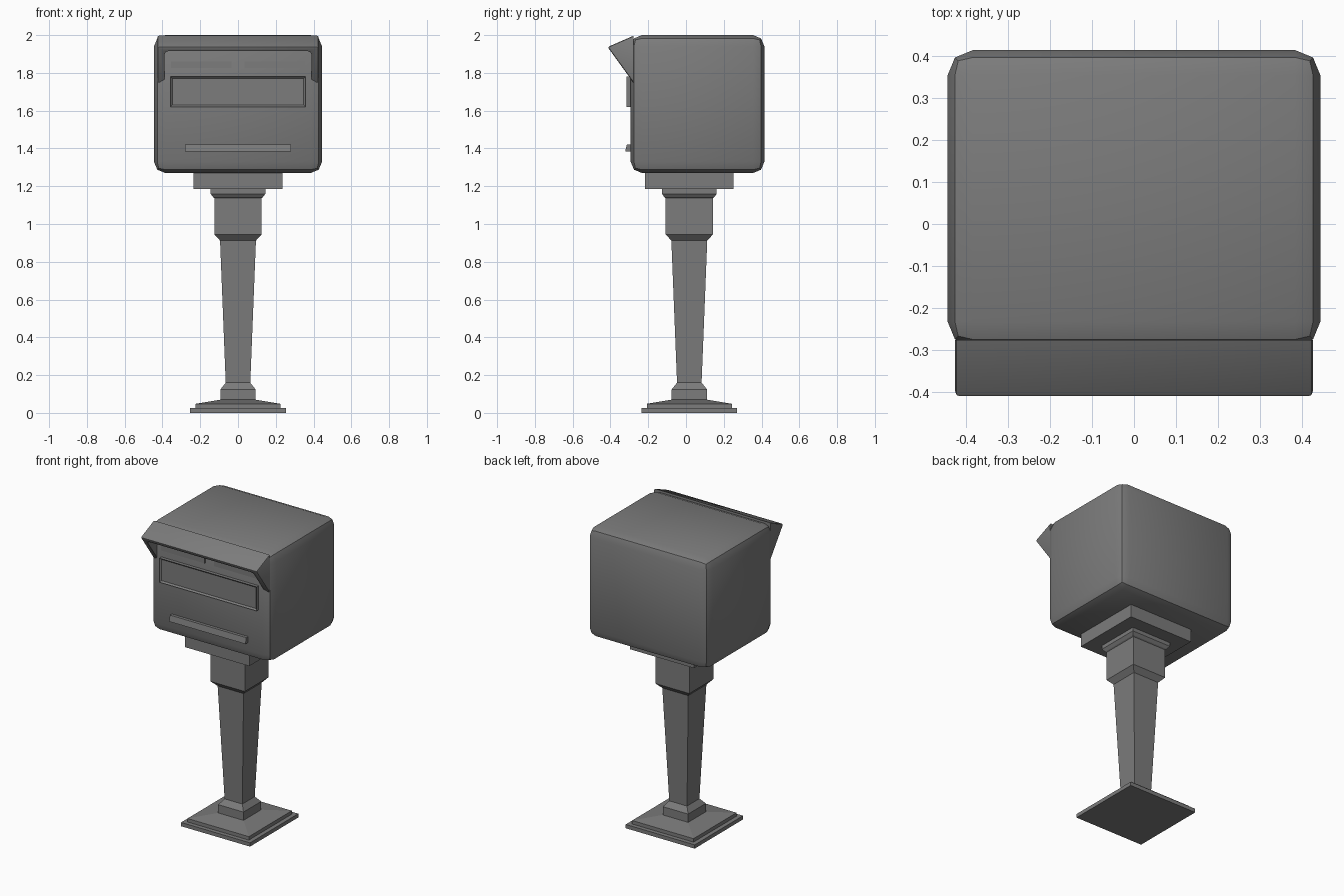
import bpy
import bmesh
import math
from mathutils import Vector

cube = bpy.data.objects.get("Cube")
if cube:
    bpy.data.objects.remove(cube, do_unlink=True)

GREY = (0.2, 0.2, 0.2, 1)
metal = bpy.data.materials.new("grey_metal")
metal.use_nodes = True
metal.diffuse_color = GREY
metal.node_tree.nodes["Principled BSDF"].inputs["Base Color"].default_value = GREY

POST_Y = 0.0175   # the post stands slightly behind the centre
FRONT = -0.293    # front face of the box


def finish(bm, name, smooth=False):
    bmesh.ops.recalc_face_normals(bm, faces=bm.faces[:])
    mesh = bpy.data.meshes.new(name)
    bm.to_mesh(mesh)
    bm.free()
    mesh.materials.append(metal)
    obj = bpy.data.objects.new(name, mesh)
    bpy.context.collection.objects.link(obj)
    if smooth:
        bpy.ops.object.select_all(action='DESELECT')
        obj.select_set(True)
        bpy.context.view_layer.objects.active = obj
        bpy.ops.object.shade_smooth_by_angle(angle=math.radians(30))


def box(x, y, z):
    """Box from (min, max) ranges."""
    bm = bmesh.new()
    bmesh.ops.create_cube(bm, size=1)
    for v in bm.verts:
        for i, (lo, hi) in enumerate((x, y, z)):
            v.co[i] = hi if v.co[i] > 0 else lo
    return bm


def square_stack(name, profile):
    """Square column from (half width, height) pairs."""
    bm = bmesh.new()
    rings = [[bm.verts.new((sx * w, POST_Y + sy * w, z))
              for sx, sy in ((-1, -1), (1, -1), (1, 1), (-1, 1))]
             for w, z in profile]
    for a, b in zip(rings, rings[1:]):
        for i in range(4):
            j = (i + 1) % 4
            bm.faces.new((a[i], a[j], b[j], b[i]))
    bm.faces.new(rings[0])
    bm.faces.new(rings[-1])
    finish(bm, name)


# Stand
square_stack("base", [(0.253, 0), (0.253, 0.025), (0.225, 0.025), (0.225, 0.048),
                      (0.093, 0.07), (0.093, 0.125), (0.065, 0.16)])
square_stack("post", [(0.065, 0.16), (0.095, 0.912), (0.125, 0.945), (0.125, 1.137),
                      (0.132, 1.142), (0.145, 1.16), (0.145, 1.185)])
square_stack("mounting_plate", [(0.235, 1.185), (0.235, 1.29)])

# Box with rounded edges
bm = box((-0.445, 0.445), (FRONT, 0.415), (1.27, 2.0))
bmesh.ops.bevel(bm, geom=bm.edges[:], offset=0.06, segments=2,
                profile=0.5, affect='EDGES')
finish(bm, "letter_box", smooth=True)

# Hood: an arch extruded forward, then trimmed by two slanted planes
bm = bmesh.new()
out, inn = 0.427, 0.39
half = [(inn, 1.7), (inn, 1.895), (inn - 0.006, 1.909), (inn - 0.02, 1.915)]
arch = ([(-out, 1.7), (-out, 2.05), (out, 2.05), (out, 1.7)] + half
        + [(-x, z) for x, z in reversed(half)])
face = bm.faces.new([bm.verts.new((x, -0.277, z)) for x, z in arch])
ext = bmesh.ops.extrude_face_region(bm, geom=[face])
for v in ext["geom"]:
    if isinstance(v, bmesh.types.BMVert):
        v.co.y = -0.45
bmesh.ops.recalc_face_normals(bm, faces=bm.faces[:])
tip = Vector((0, -0.415, 1.937))
for end in (Vector((0, -0.277, 1.997)), Vector((0, -0.287, 1.76))):
    d = end - tip
    normal = Vector((0, -d.z, d.y))
    if normal.dot(Vector((0, -0.3, 1.9)) - tip) > 0:
        normal.negate()
    cut = bmesh.ops.bisect_plane(bm, geom=bm.verts[:] + bm.edges[:] + bm.faces[:],
                                 plane_co=tip, plane_no=normal, clear_outer=True)
    rim = [e for e in cut["geom_cut"] if isinstance(e, bmesh.types.BMEdge)]
    bmesh.ops.edgeloop_fill(bm, edges=rim)
bmesh.ops.recalc_face_normals(bm, faces=bm.faces[:])
# Soften the front lip and the outer edges of both cheeks
outer = [e for e in bm.edges
         if all(abs(v.co.x) > out - 0.001 for v in e.verts)
         and any(v.co.y < -0.3 for v in e.verts)]
bmesh.ops.bevel(bm, geom=outer, offset=0.01, segments=2, profile=0.5, affect='EDGES')
finish(bm, "hood", smooth=True)

# Window frame with a recessed face
bm = box((-0.357, 0.357), (-0.315, -0.28), (1.62, 1.78))
front = min(bm.faces, key=lambda f: f.calc_center_median().y)
bmesh.ops.inset_individual(bm, faces=[front], thickness=0.014)
bmesh.ops.translate(bm, verts=front.verts[:], vec=(0, 0.01, 0))
finish(bm, "window_frame")

# Two label strips under the hood
for side, name in ((-1, "right_label"), (1, "left_label")):
    bm = box(sorted((side * 0.035, side * 0.355)), (FRONT - 0.006, -0.28), (1.825, 1.86))
    finish(bm, name)

# Handle bar, leaning out at its lower edge
bm = box((-0.28, 0.28), (-0.313, -0.28), (1.383, 1.422))
for v in bm.verts:
    if v.co.y < -0.3 and v.co.z < 1.4:
        v.co.y -= 0.009
finish(bm, "handle_bar")
